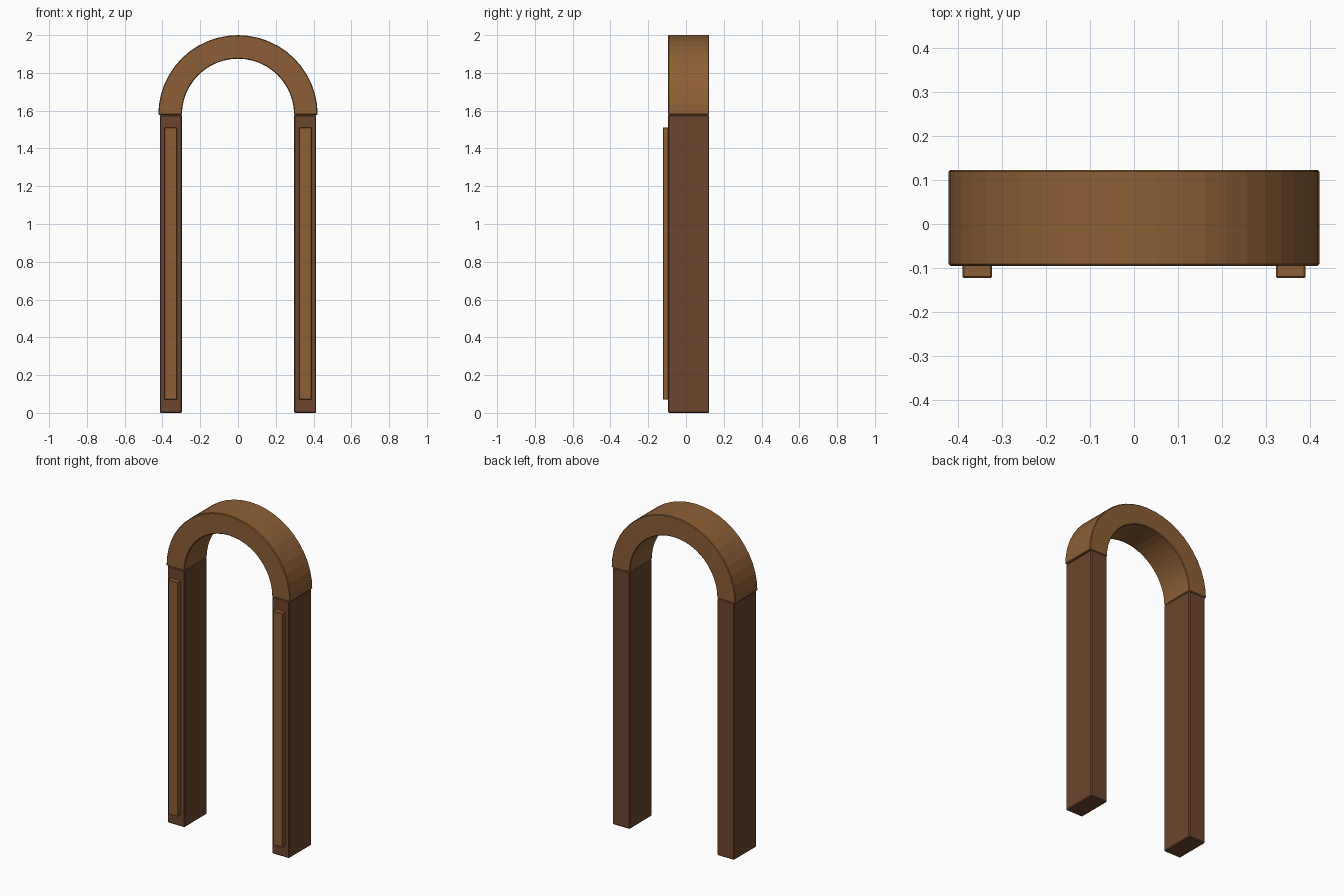
import bpy, bmesh, math

if "Cube" in bpy.data.objects:
    bpy.data.objects.remove(bpy.data.objects["Cube"])

Y0, Y1 = -0.095, 0.123      # front and back of the arch body
SPRING = 1.578              # height where the arch starts


def srgb(r, g, b):
    f = lambda c: c / 12.92 if c <= 0.04045 else ((c + 0.055) / 1.055) ** 2.4
    return (f(r / 255), f(g / 255), f(b / 255), 1)


def material(name, rgb):
    m = bpy.data.materials.new(name)
    m.diffuse_color = srgb(*rgb)
    m.use_nodes = True
    m.node_tree.nodes["Principled BSDF"].inputs["Base Color"].default_value = m.diffuse_color
    return m


dark_wood = material("dark wood", (109, 69, 46))
light_wood = material("light wood", (141, 95, 53))


def finish(name, bm, mat, bevel):
    bmesh.ops.recalc_face_normals(bm, faces=bm.faces)
    me = bpy.data.meshes.new(name)
    bm.to_mesh(me)
    bm.free()
    me.materials.append(mat)
    ob = bpy.data.objects.new(name, me)
    bpy.context.collection.objects.link(ob)
    mod = ob.modifiers.new("soft edges", 'BEVEL')
    mod.width = bevel
    mod.segments = 1
    mod.limit_method = 'ANGLE'
    mod.angle_limit = math.radians(40)
    return ob


def box(name, lo, hi, mat, bevel):
    bm = bmesh.new()
    bmesh.ops.create_cube(bm, size=1)
    for v in bm.verts:
        v.co = [(a + b) / 2 + c * (b - a) for a, b, c in zip(lo, hi, v.co)]
    return finish(name, bm, mat, bevel)


# Posts with a raised panel on the front of each
for side, s in (("left", -1), ("right", 1)):
    xs = sorted((s * 0.297, s * 0.414))
    box(side + "_post", (xs[0], Y0, 0), (xs[1], Y1, SPRING), dark_wood, 0.005)
    xs = sorted((s * 0.323, s * 0.390))
    box(side + "_panel", (xs[0], -0.123, 0.07), (xs[1], Y0 + 0.005, 1.51), light_wood, 0.003)

# Half-round arch: a flat profile pushed back in depth
SEG, OUTER, INNER = 24, 0.422, 0.297
bm = bmesh.new()
angles = [math.pi * i / SEG for i in range(SEG + 1)]
ring = [(OUTER, a) for a in angles] + [(INNER, a) for a in reversed(angles)]
profile = bm.faces.new([bm.verts.new((r * math.cos(a), Y0, SPRING + r * math.sin(a))) for r, a in ring])
out = bmesh.ops.extrude_face_region(bm, geom=[profile], use_keep_orig=True)
for v in out["geom"]:
    if isinstance(v, bmesh.types.BMVert):
        v.co.y = Y1
finish("arch", bm, light_wood, 0.004)
